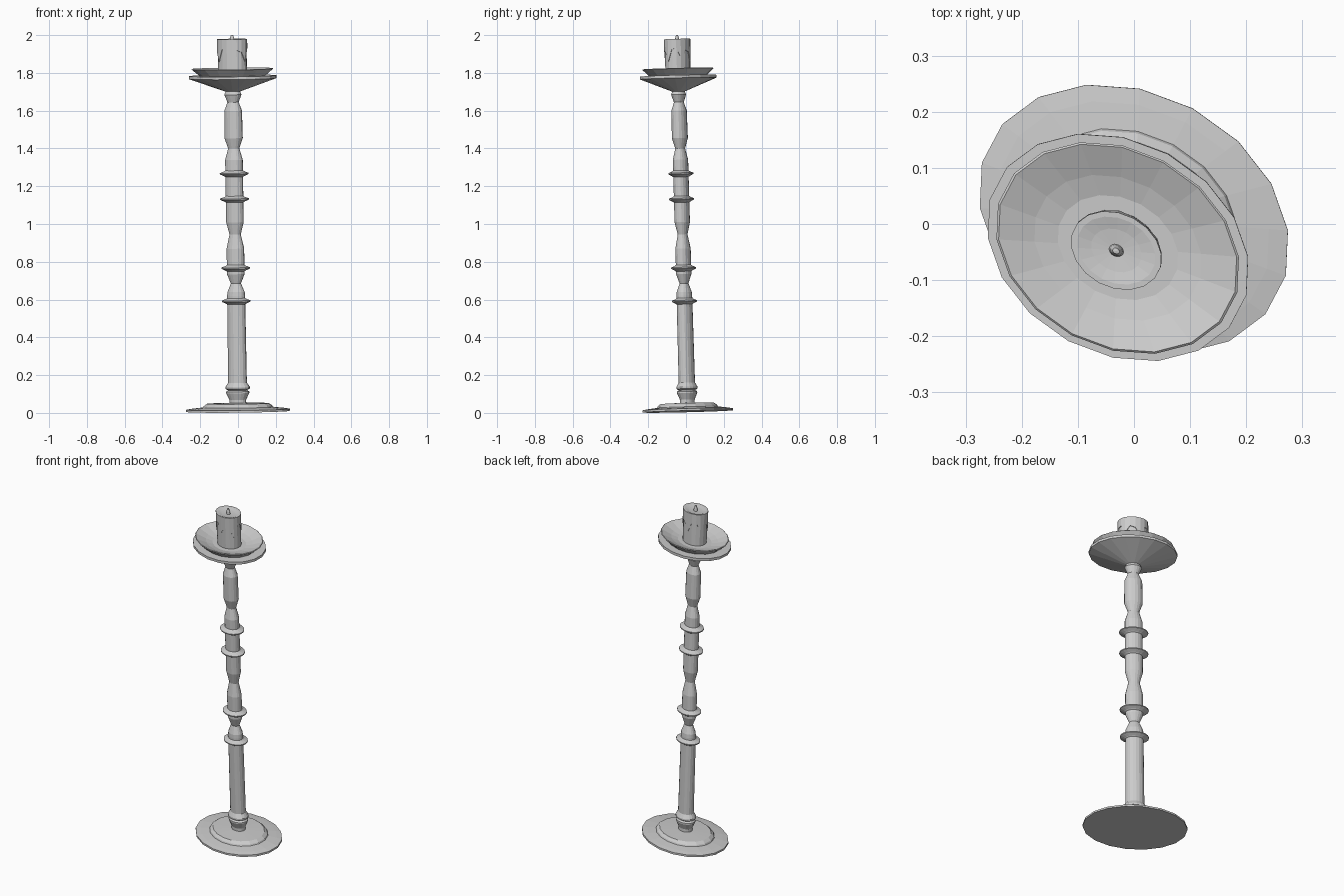
import bpy, bmesh, math
from mathutils import Matrix

SIDES = 18
# Whole stand leans and is slightly oval: local lathe space -> world
LEAN = Matrix(((0.991, -0.136, -0.016, 0.0),
               (-0.072, 0.865, -0.0285, 0.009),
               (0.0144, 0.0233, 1.0, 0.0),
               (0, 0, 0, 1)))


def finish(name, bm):
    bmesh.ops.recalc_face_normals(bm, faces=bm.faces)
    bm.transform(LEAN)
    me = bpy.data.meshes.new(name)
    bm.to_mesh(me)
    bm.free()
    ob = bpy.data.objects.new(name, me)
    bpy.context.collection.objects.link(ob)
    return ob


def ring(bm, r, z):
    if r == 0:
        return [bm.verts.new((0, 0, z))] * SIDES
    return [bm.verts.new((r * math.cos(2 * math.pi * k / SIDES),
                          r * math.sin(2 * math.pi * k / SIDES), z)) for k in range(SIDES)]


def bridge(bm, a, b):
    for k in range(SIDES):
        j = (k + 1) % SIDES
        quad = list(dict.fromkeys((a[k], a[j], b[j], b[k])))
        if len(quad) > 2:
            bm.faces.new(quad)


def lathe(name, profile):
    bm = bmesh.new()
    rings = [ring(bm, r, z) for r, z in profile]
    for a, b in zip(rings, rings[1:]):
        bridge(bm, a, b)
    return finish(name, bm)


# Stepped foot
lathe("foot", [(0, .008), (.277, .008), (.277, .019), (.243, .024), (.187, .03),
               (.183, .038), (.165, .05), (.06, .053), (0, .053)])

# Turned stem
lathe("stem", [(0, .05), (.045, .05), (.045, .07), (.062, .105), (.062, .113), (.05, .12),
               (.065, .128), (.065, .138), (.05, .16), (.048, .62), (.046, .64),
               (.027, .685), (.047, .735), (.047, .87), (.03, .945), (.047, 1.01),
               (.047, 1.34), (.03, 1.40), (.049, 1.455), (.047, 1.60), (.03, 1.645),
               (.046, 1.685), (.035, 1.71), (0, 1.71)])

# Collar rings on the stem
for i, z in enumerate((.592, .767, 1.132, 1.267)):
    lathe(f"collar_{i + 1}", [(.044, z - .02), (.055, z - .013), (.077, z - .003),
                              (.077, z + .003), (.055, z + .011), (.044, z + .018)])

# Lower drip tray
lathe("lower_tray", [(0, 1.70), (.035, 1.70), (.234, 1.77), (.234, 1.785), (.17, 1.785), (0, 1.785)])

# Upper dish with hollow
lathe("upper_dish", [(0, 1.78), (.17, 1.78), (.218, 1.82), (.214, 1.823), (.15, 1.80),
                     (.108, 1.79), (0, 1.79)])

# Candle with a melted hollow on top
lathe("candle", [(0, 1.785), (.077, 1.785), (.077, 1.977), (.07, 1.977), (.045, 1.972), (0, 1.968)])

# Wax skin with ragged lower edge
bm = bmesh.new()
drops = (1.93, 1.88, 1.92, 1.91, 1.86, 1.925)
top_in, top = ring(bm, .07, 1.979), ring(bm, .081, 1.979)
low, low_in = ring(bm, .081, 0), ring(bm, .075, 0)
for k in range(SIDES):
    low[k].co.z = low_in[k].co.z = drops[k % 6]
for a, b in ((top_in, top), (top, low), (low, low_in)):
    bridge(bm, a, b)
finish("wax_drips", bm)

# Wick
lathe("wick", [(0, 1.965), (.013, 1.968), (.011, 1.985), (.006, 2.0), (0, 2.001)])
